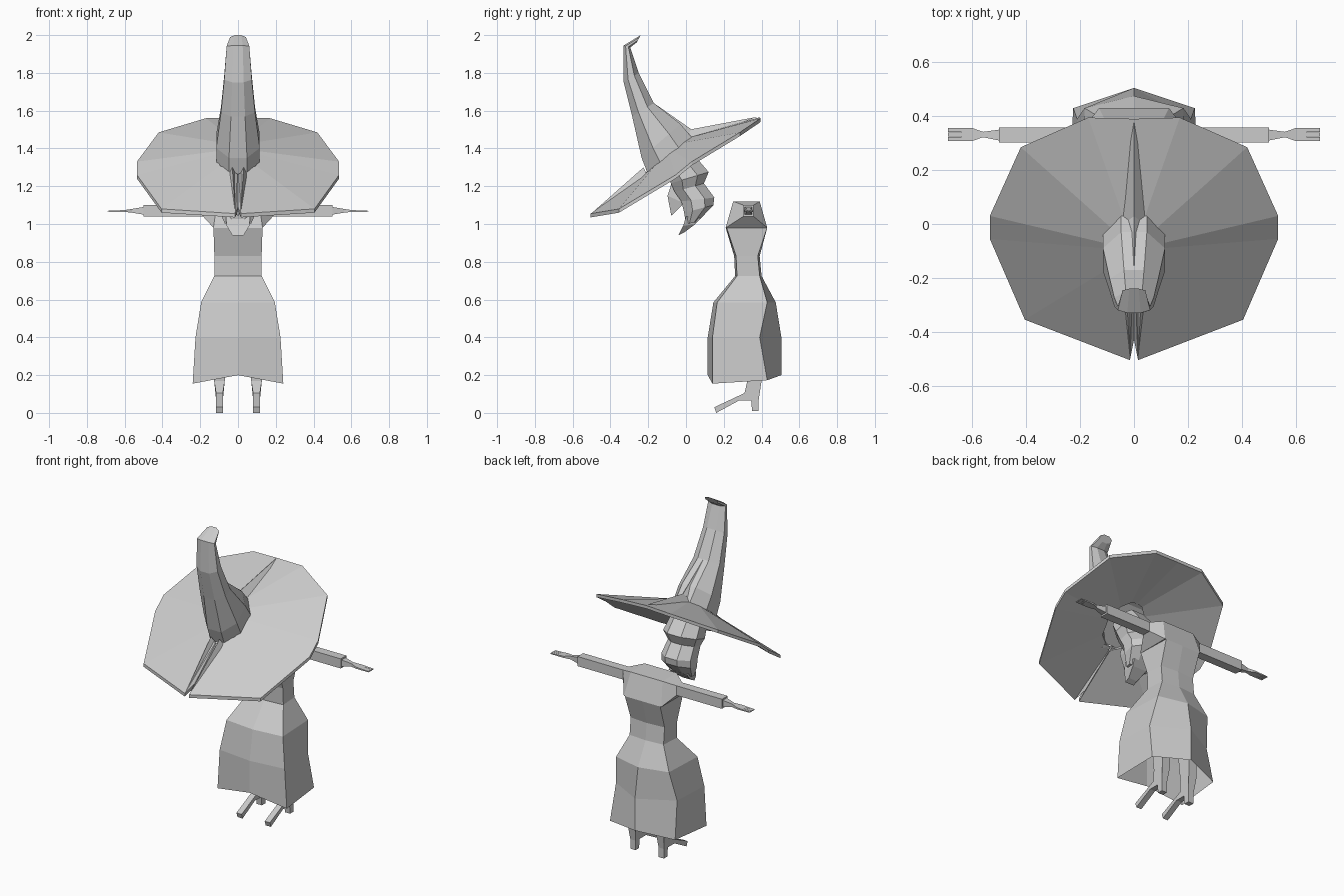
import bpy, bmesh, math
from mathutils import Vector

grey = bpy.data.materials.new("plain grey")
grey.diffuse_color = (0.6, 0.6, 0.6, 1)


def make(name, verts, faces):
    bm = bmesh.new()
    vs = [bm.verts.new(v) for v in verts]
    for f in faces:
        bm.faces.new([vs[i] for i in f])
    bmesh.ops.recalc_face_normals(bm, faces=bm.faces)
    me = bpy.data.meshes.new(name)
    bm.to_mesh(me)
    bm.free()
    me.materials.append(grey)
    ob = bpy.data.objects.new(name, me)
    bpy.context.collection.objects.link(ob)
    return ob


def loft(name, rings, caps=(True, True), closed=False):
    """Skin a list of equal-length rings of points."""
    n, m = len(rings[0]), len(rings)
    verts = [p for r in rings for p in r]
    faces = []
    for k in range(m if closed else m - 1):
        a, b = k * n, ((k + 1) % m) * n
        for i in range(n):
            j = (i + 1) % n
            faces.append((a + i, a + j, b + j, b + i))
    if not closed:
        if caps[0]:
            faces.append(tuple(range(n)))
        if caps[1]:
            faces.append(tuple((m - 1) * n + i for i in range(n)))
    return make(name, verts, faces)


def octagon(yf, zf, yb, zb, w):
    """Eight-sided ring between a front point and a back point."""
    pts = []
    for i in range(8):
        a = 2 * math.pi * (i + 0.5) / 8
        c, s = [v / math.cos(math.pi / 8) for v in (math.cos(a), math.sin(a))]
        pts.append((w * s, (yf + yb) / 2 + c * (yf - yb) / 2,
                    (zf + zb) / 2 + c * (zf - zb) / 2))
    return pts


# Dress: six-sided, open hem; z, half width, front mid, front corner, back corner, back mid
def dress_ring(z, w, f0, f1, b1, b0, dip=0.0):
    return [(0, f0, z), (w, f1, z - dip), (w * 0.94, b1, z - dip * 0.6),
            (0, b0, z), (-w * 0.94, b1, z - dip * 0.6), (-w, f1, z - dip)]


loft("dress", [
    dress_ring(0.20, 0.24, 0.115, 0.14, 0.43, 0.505, 0.045),
    dress_ring(0.40, 0.225, 0.115, 0.14, 0.39, 0.505),
    dress_ring(0.585, 0.195, 0.145, 0.165, 0.43, 0.475),
    dress_ring(0.725, 0.125, 0.26, 0.27, 0.39, 0.40),
    dress_ring(0.83, 0.125, 0.255, 0.265, 0.38, 0.39),
    dress_ring(0.98, 0.13, 0.21, 0.215, 0.43, 0.43),
], caps=(False, False))

# Chest block across the shoulders
loft("chest", [
    [(-.13, .21, .98), (.13, .21, .98), (.13, .43, .98), (-.13, .43, .98)],
    [(-.11, .25, 1.12), (.11, .25, 1.12), (.11, .39, 1.12), (-.11, .39, 1.12)],
])


def rect(x, y0, y1, z0, z1):
    return [(x, y0, z0), (x, y1, z0), (x, y1, z1), (x, y0, z1)]


LEG = [(.30, .40), (.40, .40), (.40, .17), (.385, .07), (.385, .01), (.35, .01),
       (.345, .065), (.28, .065), (.16, 0), (.15, .03), (.31, .105), (.325, .17)]

for s, side in ((1, "right"), (-1, "left")):
    # Sleeve flares out of the chest, then runs straight to the wrist and palm
    shoulder = [(s * .13, .21, .98), (s * .13, .43, .98),
                (s * .11, .39, 1.12), (s * .11, .25, 1.12)]
    loft(side + "_sleeve", [shoulder, rect(s * .185, .303, .358, 1.04, 1.10),
                            rect(s * .50, .303, .358, 1.04, 1.10)])
    loft(side + "_hand", [rect(s * .50, .31, .35, 1.05, 1.09),
                          rect(s * .56, .322, .342, 1.06, 1.08),
                          rect(s * .60, .308, .356, 1.064, 1.074),
                          rect(s * .64, .308, .356, 1.064, 1.072)])
    for k in range(3):
        y = .308 + k * .0165
        loft(side + "_finger", [rect(s * .638, y, y + .015, 1.064, 1.072),
                                rect(s * .69, y, y + .015, 1.065, 1.070)])
    # Leg with a heeled, pointed shoe
    rings = []
    for dx in (-1, 1):
        rings.append([(s * .098 + dx * (.028 if z > .12 else .018), y, z)
                      for y, z in LEG])
    loft(side + "_leg", rings)

# Hat brim: outline of one half, mirrored, with a notch at the front
half = [(.015, -.505, 1.055), (.405, -.355, 1.08), (.535, -.055, 1.26),
        (.535, .03, 1.33), (.42, .285, 1.485), (.17, .395, 1.56)]
outer = ([(0, -.43, 1.09)] + half + [(0, .39, 1.565)]
         + [(-x, y, z) for x, y, z in reversed(half)])
inner = []
for x, y, z in outer:
    a = math.atan2(y + .08, x)
    iy = -.095 + .125 * math.sin(a)
    inner.append((.115 * math.cos(a), iy, 1.265 + .8 * (iy + .22)))


def lower(ring, d):
    return [(x, y, z - d) for x, y, z in ring]


loft("hat_brim", [inner, outer, lower(outer, .02), lower(inner, .03)], closed=True)

# Hat crown bending forward to a blunt tip
loft("hat_crown", [octagon(*r) for r in (
    (-.20, 1.26, .03, 1.46, .115), (-.235, 1.35, -.03, 1.53, .115),
    (-.285, 1.57, -.17, 1.64, .09), (-.33, 1.75, -.25, 1.80, .073),
    (-.33, 1.945, -.295, 1.935, .06), (-.24, 2.0, -.26, 1.962, .042))])

# Pleats running from the crown to the brim edge
TET = [(0, 1, 2), (0, 1, 3), (0, 2, 3), (1, 2, 3)]
make("back_pleat", [(0, .38, 1.568), (.065, 0, 1.43), (-.065, 0, 1.43), (0, .02, 1.50)], TET)
make("back_crown_pleat", [(0, -.17, 1.64), (.05, -.01, 1.45), (-.05, -.01, 1.45),
                          (0, .03, 1.50)], TET)
for s in (1, -1):
    make("front_pleat", [(s * .015, -.49, 1.066), (s * .055, -.2, 1.25),
                         (s * .005, -.2, 1.25), (s * .03, -.225, 1.30)], TET)

# Head, tilted with the hat
loft("head", [octagon(*r) for r in (
    (-.11, 1.27, .03, 1.38, .10), (-.08, 1.215, .12, 1.275, .115),
    (-.06, 1.17, .095, 1.215, .09), (-.025, 1.12, .15, 1.14, .10),
    (-.01, 1.06, .145, 1.10, .10), (0, 1.0, .06, 1.01, .07))])
# Jutting chin
loft("chin", [
    [(-.065, .0, 1.04), (.065, .0, 1.04), (.065, .08, 1.03), (-.065, .08, 1.03)],
    [(-.06, -.015, .99), (.06, -.015, .99), (.05, .05, 1.0), (-.05, .05, 1.0)],
    [(-.03, -.04, .94), (.03, -.04, .94), (.03, -.01, .955), (-.03, -.01, .955)]])
# Long hooked nose
loft("nose", [
    [(-.02, -.075, 1.22), (.02, -.075, 1.22), (.03, -.03, 1.2), (-.03, -.03, 1.2)],
    [(-.022, -.098, 1.15), (.022, -.098, 1.15), (.035, -.01, 1.11), (-.035, -.01, 1.11)],
    [(-.005, -.078, 1.045), (.005, -.078, 1.045), (.005, -.07, 1.05), (-.005, -.07, 1.05)]])
